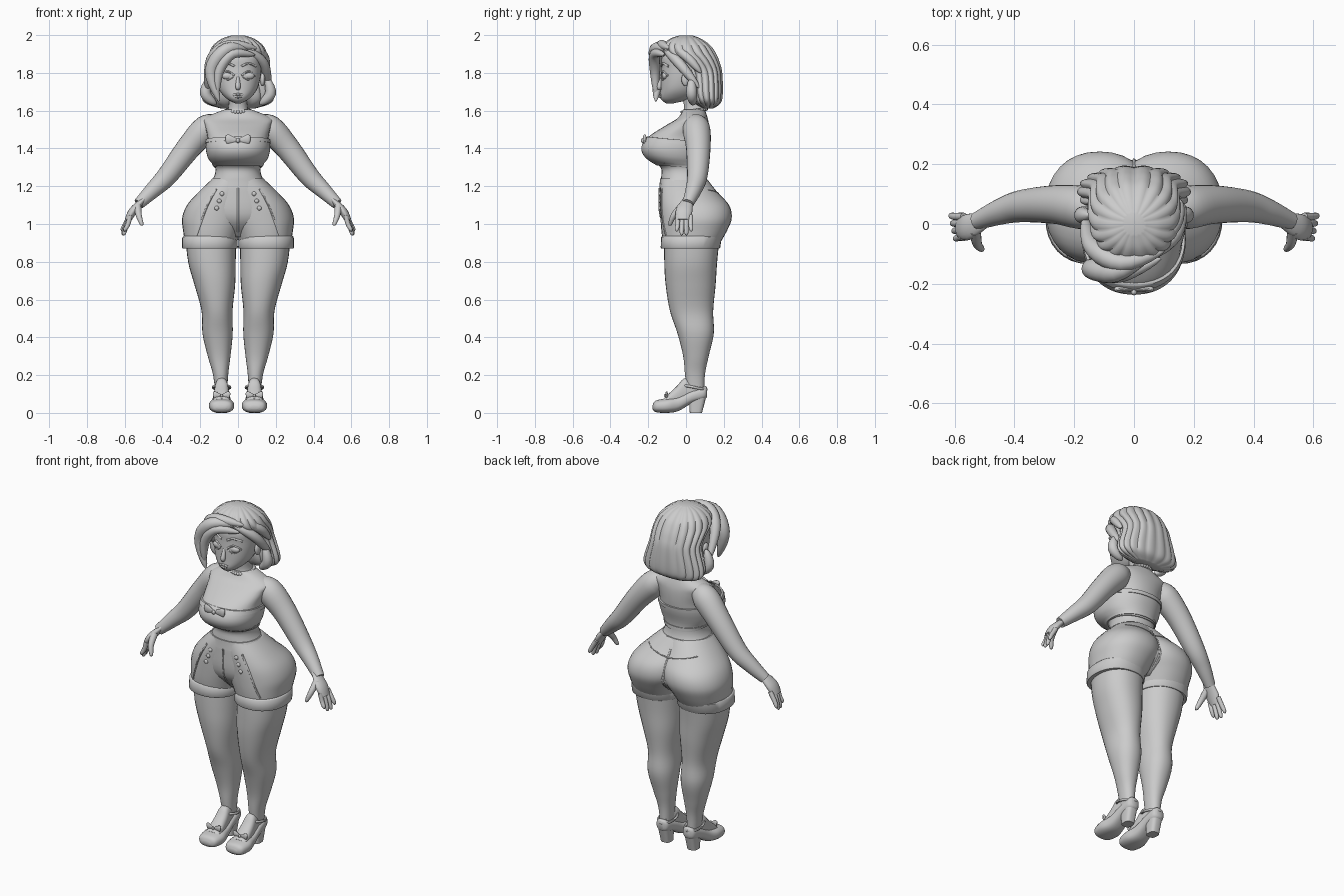
import bpy, bmesh
from math import sin, cos, pi, radians
from mathutils import Vector, Matrix

if "Cube" in bpy.data.objects:
    bpy.data.objects.remove(bpy.data.objects["Cube"])


def smooth(rows, n=5):
    """Catmull-Rom interpolation of rows of numbers."""
    out = []
    for i in range(len(rows) - 1):
        p = [rows[max(i - 1, 0)], rows[i], rows[i + 1], rows[min(i + 2, len(rows) - 1)]]
        for t in (k / n for k in range(n)):
            out.append([b + .5 * t * (c - a + t * (2*a - 5*b + 4*c - d + t * (3*(b - c) + d - a)))
                        for a, b, c, d in zip(*p)])
    return out + [list(rows[-1])]


def finish(name, bm, mirror=False):
    bmesh.ops.recalc_face_normals(bm, faces=bm.faces)
    me = bpy.data.meshes.new(name)
    bm.to_mesh(me)
    bm.free()
    ob = bpy.data.objects.new(name, me)
    bpy.context.collection.objects.link(ob)
    if mirror:
        ob.modifiers.new("mirror", 'MIRROR').use_mirror_merge = False
    return ob


def skin(name, rings, mirror=False, caps=True):
    bm = bmesh.new()
    vs = [[bm.verts.new(p) for p in r] for r in rings]
    n = len(vs[0])
    for a, b in zip(vs, vs[1:]):
        for i in range(n):
            bm.faces.new((a[i], a[(i + 1) % n], b[(i + 1) % n], b[i]))
    if caps:
        bm.faces.new(vs[0])
        bm.faces.new(vs[-1])
    return finish(name, bm, mirror)


def oval(n=32, p=2.2):
    """Unit superellipse points."""
    for i in range(n):
        c, s = cos(2 * pi * i / n), sin(2 * pi * i / n)
        yield [abs(v) ** (2 / p) * (1 if v > 0 else -1) for v in (c, s)]


def ring(row, off=0, waves=0, n=32, p=2.2):
    """Horizontal oval from z, x centre, x radius, y front, y back."""
    z, cx, rx, y0, y1 = row
    pts = []
    for i, (c, s) in enumerate(oval(n, p)):
        g = 1 + (.07 * (abs(cos(waves * 2 * pi * i / n)) - .5) if waves else 0)
        pts.append((cx + (rx + off) * g * c, (y0 + y1) / 2 + ((y1 - y0) / 2 + off) * g * s, z))
    return pts


def loft(name, rows, mirror=False, **kw):
    return skin(name, [ring(r, **kw) for r in smooth(rows)], mirror)


def centred(rows):
    return [(z, 0, *rest) for z, *rest in rows]


def band(name, rows, lo, hi, off, drop=0):
    """Strip wrapped round a loft, lower by drop at the back."""
    dense = smooth(rows, 8)

    def at(z):
        for a, b in zip(dense, dense[1:]):
            if a[0] <= z <= b[0]:
                return [u + (v - u) * (z - a[0]) / (b[0] - a[0]) for u, v in zip(a, b)]
        return dense[-1]
    rings = []
    for k in range(-1, 10):
        t, o = min(max(k / 8, 0), 1), off if 0 <= k < 9 else -.004
        rings.append([ring(at(lo + (hi - lo) * t - drop * (1 + sin(pi * i / 32)) / 2), o, n=64)[i] for i in range(64)])
    return skin(name, rings, caps=False)


def tube(name, pts, a=1, b=1, mirror=False, ref=(0, 1, 0), n=14, steps=5, r=0, taper=0):
    """Tube through x, y, z and radius; with r the radius is uniform or swells in the middle."""
    d = smooth(pts, steps)
    ps = [Vector(q[:3]) for q in d]
    last, rings = len(ps) - 1, []
    for i, c in enumerate(ps):
        t = (ps[min(i + 1, last)] - ps[max(i - 1, 0)]).normalized()
        u = Vector(ref)
        u = (u - t * u.dot(t)).normalized()
        v = t.cross(u)
        rad = r * max(sin(pi * i / last), .03) ** taper if r else d[i][3]
        rings.append([c + (u * a * cos(2*pi*k/n) + v * b * sin(2*pi*k/n)) * rad for k in range(n)])
    return skin(name, rings, mirror)


def ball(name, loc, size, mirror=False):
    bm = bmesh.new()
    mat = Matrix.Translation(loc) @ Matrix.Diagonal((*size, 1))
    bmesh.ops.create_uvsphere(bm, u_segments=16, v_segments=10, radius=1, matrix=mat)
    return finish(name, bm, mirror)


def snap(x, z, side=-1):
    """Find y of the surface seen from front (-1) or back (1)."""
    bpy.context.view_layer.update()
    hit = bpy.context.scene.ray_cast(bpy.context.evaluated_depsgraph_get(), (x, side * 2, z), (0, -side, 0))
    return hit[1].y if hit[0] else 0


def seam(name, xz, r=.004, side=-1, mirror=False):
    pts = [(x, snap(x, z, side), z) for x, z in smooth(xz, 8)]
    return tube(name, pts, mirror=mirror, n=8, ref=(.3, 1, .2), steps=1, r=r)


def arc(name, x, z, w, h, r, mirror=False):
    seam(name, [(x - w, z), (x, z + h), (x + w, z)], r, mirror=mirror)


def hoop(name, x, y, z, rx, ry, tilt, r, mirror=False):
    c = [(x + rx * cos(k*pi/14), y + ry * sin(k*pi/14), z + tilt * sin(k*pi/14)) for k in range(29)]
    tube(name, c, mirror=mirror, ref=(0, 0, 1), n=8, steps=1, r=r)
    return c


def bow(name, x, y, z, s, mirror=False):
    ball(name + "_knot", (x, y - .1*s, z), (.16*s, .16*s, .2*s), mirror)
    for d in (-s, s):
        tube(name + "_loop", [(x, y, z, .1*s), (x + d*.8, y + .05*s, z + .1*s, .4*s), (x + d, y + .1*s, z + .1*s, .2*s)],
             .4, 1, mirror)
        tube(name + "_tail", [(x, y, z, .1*s), (x + d*.4, y + .05*s, z - .85*s, .2*s)], .35, 1, mirror)


# Legs
loft("leg", [(.07, .088, .028, .01, .095), (.2, .092, .04, -.005, .1), (.3, .1, .06, -.015, .12),
             (.42, .108, .08, -.045, .147), (.54, .111, .082, -.085, .144), (.68, .123, .108, -.108, .157),
             (.8, .138, .126, -.115, .165), (.95, .146, .134, -.115, .18)], True)


# Shoes and feet, sections along y: y, z low, z high, half width
def along_y(name, rows):
    skin(name, [[(.087 + w * c, y, (l + h) / 2 + (h - l) / 2 * s) for c, s in oval(24, 2.5)]
                for y, l, h, w in smooth(rows)], True)


along_y("shoe", [(-.177, .02, .04, .025), (-.16, .004, .065, .056), (-.1, 0, .077, .067), (-.04, .01, .088, .053),
                 (.03, .05, .12, .044), (.095, .07, .142, .038), (.112, .085, .135, .02)])
along_y("foot", [(-.12, .03, .075, .045), (-.05, .04, .14, .04), (0, .05, .185, .035), (.09, .08, .15, .025)])
loft("heel", [(0, .087, .029, .02, .085), (.09, .087, .035, .015, .108)], True, p=3)
hoop("ankle_strap", .087, .045, .135, .045, .063, -.012, .007, True)
bow("shoe_bow", .087, -.105, .092, .045, True)

# Shorts
loft("shorts_side", [(.89, .146, .134, -.12, .175), (.96, .135, .155, -.13, .215), (1.03, .118, .178, -.135, .242),
                     (1.1, .1, .17, -.138, .228), (1.17, .064, .144, -.138, .165), (1.24, .022, .113, -.132, .11)], True)
loft("shorts_middle", centred([(.93, .06, -.05, .12), (1.03, .2, -.132, .215), (1.17, .18, -.14, .155),
                               (1.24, .135, -.133, .105)]), p=2.5)
skin("cuff", [ring((.87 + dz, .149, .148, -.134, .188 + dz / 5 - .008), o)
              for dz, o in ((0, -.004), (.006, 0), (.06, -.002), (.066, -.008))], True)

# Torso and top
torso = centred([(1.16, .195, -.138, .15), (1.24, .132, -.132, .105), (1.3, .12, -.135, .095),
                 (1.345, .152, -.205, .1), (1.4, .166, -.232, .115), (1.46, .162, -.2, .122),
                 (1.52, .175, -.11, .122), (1.56, .18, -.045, .115), (1.605, .075, -.015, .1)])
loft("torso", torso)
band("waistband", torso, 1.19, 1.24, .006)
band("bandeau_top", torso, 1.315, 1.462, .005, .03)
band("top_trim", torso, 1.442, 1.462, .009, .03)
band("lower_trim", torso, 1.31, 1.325, .009, .015)
bow("chest_bow", 0, -.222, 1.442, .065)
loft("neck", centred([(1.57, .07, -.02, .105), (1.62, .05, -.01, .1), (1.72, .05, -.03, .09)]))

# Shorts details
for name, side in (("fly_seam", -1), ("back_seam", 1)):
    seam(name, [(0, 1.19), (0, .96)], .005, side)
seam("yoke_seam", [(0, 1.15), (.16, 1.18)], .003, 1, True)
seam("pocket_seam", [(.115, 1.185), (.165, 1.09), (.22, .94)], .005, mirror=True)
for k in range(3):
    bx, bz = .085 + .014 * k, 1.16 - .038 * k
    ball("button", (bx, snap(bx, bz), bz), (.012, .008, .012), True)

# Arms and hands
tube("arm", [(.1, .055, 1.54, .04), (.165, .055, 1.507, .072), (.26, .065, 1.405, .065), (.375, .06, 1.255, .054),
             (.45, .04, 1.18, .043), (.525, .01, 1.107, .03)], mirror=True, n=24)
tube("palm", [(.5, .012, 1.13, .027), (.555, -.01, 1.07, .044), (.583, -.014, 1.02, .034)], 1, .5, True, n=20)
for k in range(4):
    y, tip, x = .025 - .023 * k, .937 + .01 * (k - 1.5) ** 2, .612 - .005 * k
    tube("finger", [(.57, y, 1.045, .013), (x - .015, y, 1.0, .0125), (x, y * 1.1, tip + .012, .01),
                    (x + .002, y * 1.1, tip, .002)], mirror=True)
tube("thumb", [(.532, -.022, 1.095, .02), (.525, -.065, 1.045, .016), (.51, -.084, 1.0, .01), (.508, -.085, .992, .002)],
     mirror=True)

# Choker of beads
for c in hoop("choker", 0, .043, 1.6, .062, .062, .008, .007)[:-1]:
    ball("choker_bead", c, (.011, .011, .009))

# Head and face
loft("head", centred([(1.638, .014, -.105, -.07), (1.665, .062, -.134, .03), (1.72, .104, -.134, .08),
                      (1.82, .125, -.13, .13), (1.9, .118, -.12, .12), (1.97, .03, -.02, .03)]))
ey = snap(.053, 1.785)
arc("upper_lash", .055, 1.786, .036, .022, .005, True)
arc("lower_lash", .053, 1.783, .033, -.02, .003, True)
arc("eyebrow", .056, 1.835, .038, .015, .006, True)
arc("upper_lip", 0, 1.683, .025, .004, .006)
arc("lower_lip", 0, 1.678, .019, -.006, .007)
tube("nose", [(0, -.125, 1.785, .006), (0, -.141, 1.728, .014), (0, -.134, 1.715, .008)])
ball("eye", (.053, ey + .012, 1.785), (.034, .018, .021), True)
ball("ear", (.13, 0, 1.765), (.014, .024, .036), True)

# Hair
loft("hair_back", centred([(1.612, .09, .09, .145), (1.64, .168, .045, .182), (1.69, .183, .02, .193),
                           (1.8, .15, .005, .19), (1.86, .15, -.05, .175), (1.905, .147, -.115, .155),
                           (1.945, .128, -.12, .127), (1.98, .085, -.085, .08), (1.998, .035, -.035, .035)]),
     waves=9, n=108)


def lock(name, pts, r, mirror=False):
    tube(name, pts, .9, .9, mirror, n=16, r=r, taper=.6)


lock("fringe_outer", [(.06, -.1, 1.925), (-.06, -.16, 1.925), (-.142, -.15, 1.81), (-.1, -.16, 1.65)], .041)
lock("fringe_inner", [(.09, -.115, 1.895), (-.03, -.165, 1.9), (-.1, -.165, 1.81), (-.11, -.16, 1.68)], .032)
lock("fringe_top", [(.1, -.09, 1.93), (-.04, -.13, 1.945), (-.14, -.075, 1.87), (-.165, .03, 1.7)], .036)
lock("side_lock_low", [(.05, -.115, 1.925), (.135, -.035, 1.85), (.165, .07, 1.72)], .03)
lock("side_lock_high", [(.06, -.1, 1.945), (.135, 0, 1.89), (.155, .08, 1.8)], .028)
lock("side_curl", [(.15, .03, 1.78), (.172, .03, 1.69), (.115, .04, 1.632)], .032, True)

# Smooth shading with crisp edges
bpy.ops.object.select_all(action='SELECT')
bpy.context.view_layer.objects.active = bpy.data.objects["torso"]
bpy.ops.object.shade_smooth_by_angle(angle=radians(45))
